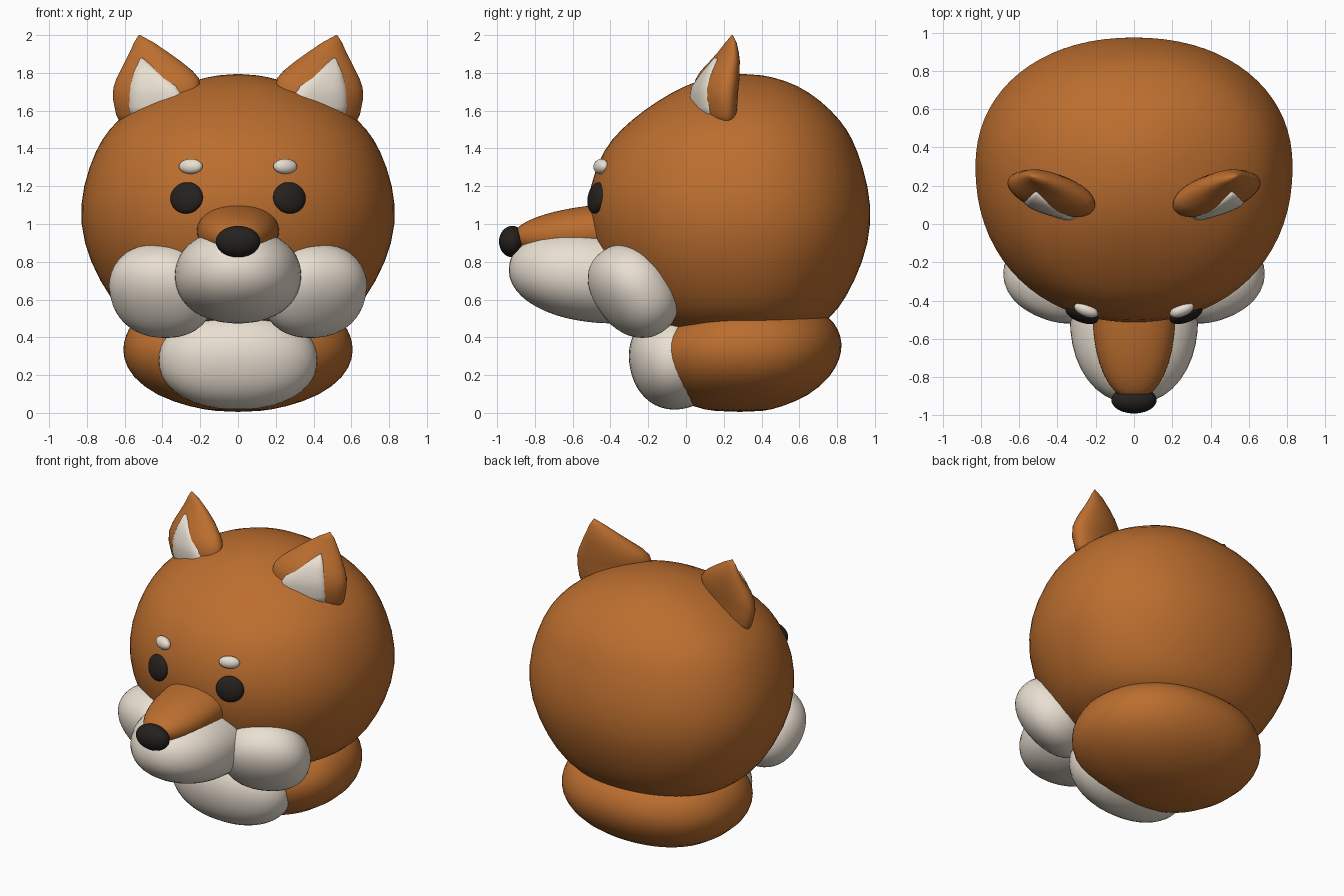
import bpy, bmesh
from math import sin, cos, pi, radians
from mathutils import Matrix, Vector, Euler


def material(name, rgb):
    m = bpy.data.materials.new(name)
    m.diffuse_color = (*rgb, 1)
    return m


ORANGE = material("orange_fur", (0.50, 0.155, 0.028))
CREAM = material("cream_fur", (0.82, 0.74, 0.64))
BLACK = material("black", (0.018, 0.015, 0.013))


def finish(name, bm, mat, subdiv=0):
    bmesh.ops.recalc_face_normals(bm, faces=bm.faces)
    for f in bm.faces:
        f.smooth = True
    me = bpy.data.meshes.new(name)
    bm.to_mesh(me)
    bm.free()
    me.materials.append(mat)
    ob = bpy.data.objects.new(name, me)
    bpy.context.collection.objects.link(ob)
    if subdiv:
        mod = ob.modifiers.new("smooth", 'SUBSURF')
        mod.levels = mod.render_levels = subdiv
    return ob


# Ellipsoid; p above 2 makes it fuller
def ball(name, loc, radii, mat, rot=(0, 0, 0), p=2.0):
    bm = bmesh.new()
    bmesh.ops.create_uvsphere(bm, u_segments=40, v_segments=24, radius=1)
    for v in bm.verts:
        v.co /= sum(abs(c) ** p for c in v.co) ** (1 / p)
    euler = Euler([radians(a) for a in rot])
    bm.transform(Matrix.LocRotScale(Vector(loc), euler, Vector(radii)))
    return finish(name, bm, mat)


def skin(bm, rings):
    n = len(rings[0])
    for a, b in zip(rings, rings[1:]):
        for i in range(n):
            j = (i + 1) % n
            bm.faces.new((a[i], a[j], b[j], b[i]))
    bm.faces.new(rings[0])
    bm.faces.new(rings[-1])


def spow(v, p):
    return abs(v) ** p * (1 if v >= 0 else -1)


# Stack of rounded sections: z, half width, front y, back y
def rounded(name, sections, mid, mat, power=1.0, grow=1.0, n=36):
    bm = bmesh.new()
    rings = []
    for z, hx, y0, y1 in sections:
        ring = []
        for i in range(n):
            t = 2 * pi * i / n
            c, s = spow(cos(t), power), spow(sin(t), power)
            depth = y1 - mid if s > 0 else mid - y0
            ring.append(bm.verts.new((grow * hx * c, mid + grow * depth * s, z)))
        rings.append(ring)
    skin(bm, rings)
    return finish(name, bm, mat, 1)


# Stack of turned ellipses: z, centre x, centre y, half width, half depth
def ear(name, sections, side, mat, power=1.0, yaw=18, n=40):
    bm = bmesh.new()
    rings = []
    ca, sa = cos(radians(yaw)), sin(radians(yaw))
    for z, cx, cy, w, d in sections:
        ring = []
        for i in range(n):
            t = 2 * pi * i / n
            u, v = w * spow(cos(t), power), d * spow(sin(t), power)
            ring.append(bm.verts.new((side * (cx + u * ca - v * sa), cy + u * sa + v * ca, z)))
        rings.append(ring)
    skin(bm, rings)
    return finish(name, bm, mat)


# Head and body
rounded("head", [
    (0.41, 0.22, 0.02, 0.50), (0.435, 0.44, -0.12, 0.66), (0.50, 0.57, -0.24, 0.76),
    (0.60, 0.67, -0.34, 0.84), (0.80, 0.78, -0.46, 0.935), (1.00, 0.833, -0.51, 0.98),
    (1.20, 0.818, -0.51, 0.963), (1.40, 0.745, -0.43, 0.90), (1.50, 0.68, -0.34, 0.85),
    (1.60, 0.58, -0.225, 0.77), (1.70, 0.41, -0.07, 0.65), (1.76, 0.24, 0.06, 0.53),
    (1.795, 0.08, 0.22, 0.38)], 0.3, ORANGE, 0.93, 1.012)
rounded("body", [
    (0.005, 0.10, 0.16, 0.40), (0.03, 0.25, 0.04, 0.50), (0.09, 0.43, -0.08, 0.65),
    (0.19, 0.56, -0.16, 0.765), (0.29, 0.605, -0.19, 0.815), (0.37, 0.605, -0.18, 0.825),
    (0.44, 0.58, -0.12, 0.805), (0.51, 0.53, -0.02, 0.76), (0.57, 0.40, 0.08, 0.64)],
    0.3, ORANGE, 0.90, 1.01)
ball("chest", (0, -0.06, 0.28), (0.42, 0.24, 0.262), CREAM, (12, 0, 0), 2.15)

# Muzzle
ball("muzzle", (0, -0.49, 0.725), (0.335, 0.45, 0.245), CREAM, (-7, 0, 0), 2.15)
ball("snout_bridge", (0, -0.44, 0.965), (0.218, 0.48, 0.138), ORANGE, (5, 0, 0), 2.15)
ball("nose", (0, -0.92, 0.907), (0.118, 0.07, 0.083), BLACK)

# Paired parts
for side, tag in ((-1, "left"), (1, "right")):
    ball("cheek_" + tag, (side * 0.405, -0.28, 0.645), (0.28, 0.19, 0.262), CREAM,
         (35, 0, side * 22), 2.25)
    ball("eye_" + tag, (side * 0.272, -0.474, 1.138), (0.09, 0.038, 0.084), BLACK,
         (-10, 0, side * 20))
    ball("brow_" + tag, (side * 0.25, -0.45, 1.305), (0.066, 0.034, 0.04), CREAM,
         (-10, 0, side * 22))
    ear("ear_" + tag, [
        (1.52, 0.425, 0.165, 0.20, 0.07), (1.58, 0.43, 0.16, 0.225, 0.088),
        (1.66, 0.435, 0.155, 0.236, 0.098), (1.72, 0.43, 0.157, 0.24, 0.10),
        (1.77, 0.425, 0.168, 0.228, 0.096), (1.81, 0.432, 0.18, 0.20, 0.086),
        (1.86, 0.45, 0.205, 0.155, 0.068), (1.91, 0.472, 0.224, 0.105, 0.047),
        (1.96, 0.498, 0.238, 0.055, 0.026), (2.00, 0.522, 0.245, 0.004, 0.003)], side, ORANGE)
    ear("inner_ear_" + tag, [
        (1.56, 0.42, 0.115, 0.15, 0.06), (1.62, 0.425, 0.11, 0.157, 0.065),
        (1.68, 0.43, 0.108, 0.152, 0.065), (1.73, 0.44, 0.11, 0.135, 0.06),
        (1.80, 0.475, 0.135, 0.077, 0.045), (1.88, 0.512, 0.158, 0.004, 0.01)],
        side, CREAM, 0.65)
